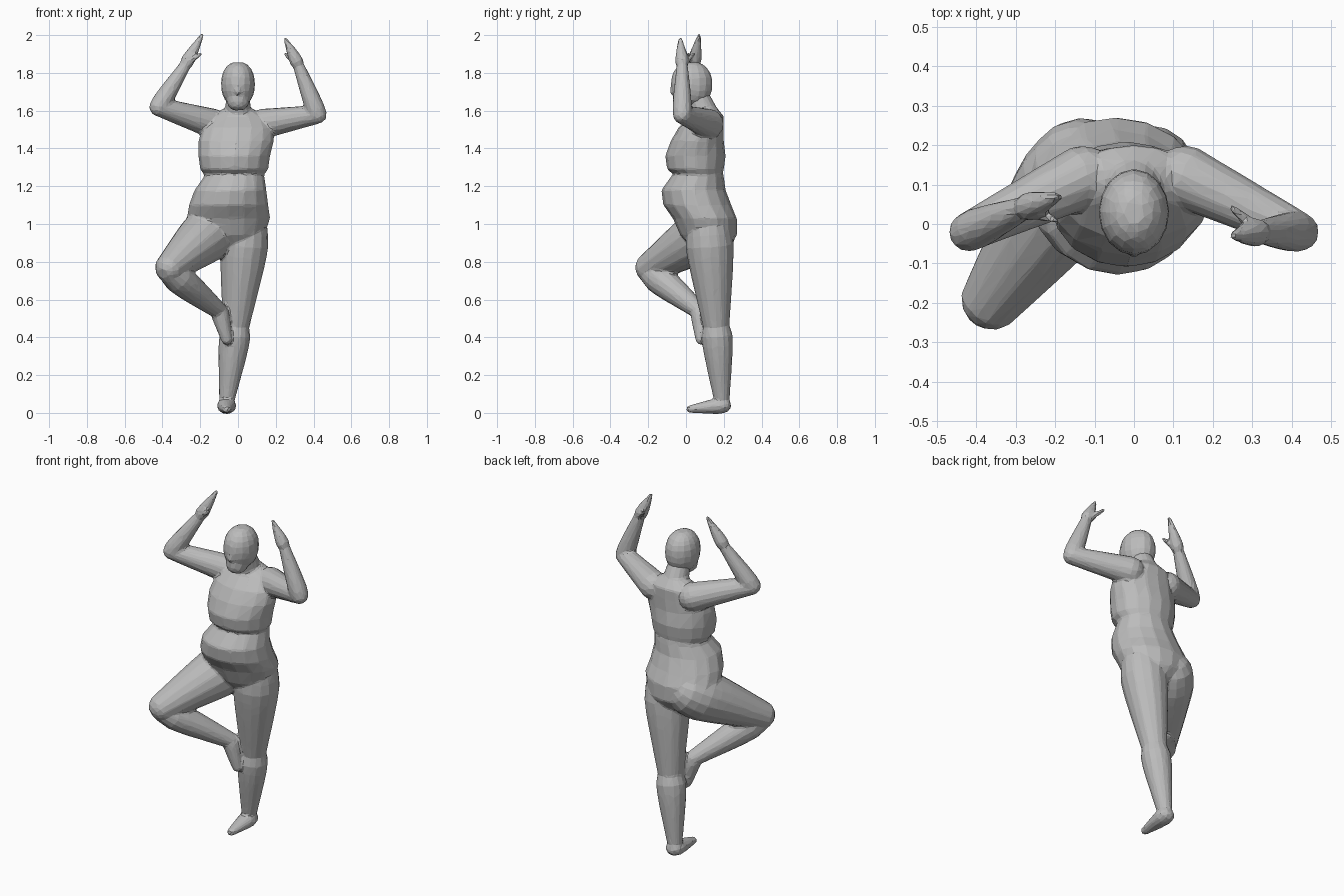
import bpy, bmesh
from math import sin, cos, pi, sqrt, copysign
from mathutils import Vector

cube = bpy.data.objects.get("Cube")
if cube:
    bpy.data.objects.remove(cube, do_unlink=True)

stone = bpy.data.materials.new("plain grey")
stone.use_nodes = True
grey = (0.5, 0.5, 0.5, 1)
stone.diffuse_color = grey
stone.node_tree.nodes["Principled BSDF"].inputs["Base Color"].default_value = grey

SIDES = 16
UP = Vector((0, 0, 1))
ACROSS = Vector((1, 0, 0))


def loft(bm, axis, side, stations):
    """Closed tube; each station is a centre, a half width and a half depth."""
    u = (side - axis * side.dot(axis)).normalized()
    v = axis.cross(u)
    loops = []
    for centre, width, depth in stations:
        angles = [2 * pi * i / SIDES for i in range(SIDES)]
        loops.append([bm.verts.new(centre + u * width * cos(a) + v * depth * sin(a)) for a in angles])
    for low, high in zip(loops, loops[1:]):
        for i in range(SIDES):
            j = (i + 1) % SIDES
            bm.faces.new((low[i], low[j], high[j], high[i]))
    bm.faces.new(reversed(loops[0]))
    bm.faces.new(loops[-1])


def trunk(bm, *rings):
    """Upright volume through level rings: centre, half width, half depth."""
    loft(bm, UP, ACROSS, [(Vector(centre), width, depth) for centre, width, depth in rings])


def mass(bm, centre, radii, power=0.8):
    """Upright rounded volume; a lower power makes it boxier."""
    steps = 12
    stations = []
    for i in range(1, steps):
        angle = pi * (i / steps - 0.5)
        height = copysign(abs(sin(angle)) ** power, angle)
        spread = cos(angle) ** power
        stations.append((Vector(centre) + UP * radii[2] * height, radii[0] * spread, radii[1] * spread))
    loft(bm, UP, ACROSS, stations)


def limb(bm, start, end, r_start, r_end, muscle=0, wide=1, side=ACROSS):
    """Tapered tube with round ends and a muscle swelling nearer its start."""
    start, end = Vector(start), Vector(end)
    length = (end - start).length
    axis = (end - start).normalized()
    cap = [pi * i / 8 for i in range(1, 4)]
    profile = [(-r_start * cos(a), r_start * sin(a)) for a in cap]
    steps = 8
    for i in range(steps + 1):
        t = i / steps
        radius = r_start + (r_end - r_start) * t + muscle * sin(pi * sqrt(t))
        profile.append((length * t, radius))
    profile += [(length + r_end * cos(a), r_end * sin(a)) for a in reversed(cap)]
    loft(bm, axis, side, [(start + axis * offset, r * wide, r) for offset, r in profile])


def fuse(name, bm, ratio):
    """Merge the overlapping volumes into one skin of flat, irregular facets."""
    bmesh.ops.recalc_face_normals(bm, faces=bm.faces)
    mesh = bpy.data.meshes.new(name)
    bm.to_mesh(mesh)
    bm.free()
    mesh.materials.append(stone)
    obj = bpy.data.objects.new(name, mesh)
    bpy.context.collection.objects.link(obj)
    remesh = obj.modifiers.new("fuse", 'REMESH')
    remesh.mode = 'VOXEL'
    remesh.voxel_size = 0.008
    soften = obj.modifiers.new("soften", 'SMOOTH')
    soften.iterations = 5
    facets = obj.modifiers.new("facets", 'DECIMATE')
    facets.ratio = ratio


body = bmesh.new()

# hips and belly
trunk(body, ((0, .13, .86), .1, .09), ((-.04, .12, .94), .18, .15),
      ((-.05, .1, 1.03), .22, .17), ((-.05, .06, 1.1), .21, .18),
      ((-.04, .04, 1.18), .19, .17), ((-.02, .06, 1.25), .16, .14),
      ((-.02, .08, 1.3), .15, .11))
# chest, overhanging the belly and sloping in to the shoulders
trunk(body, ((-.02, .07, 1.25), .15, .12), ((-.02, .05, 1.29), .18, .15),
      ((-.02, .05, 1.36), .19, .16), ((-.01, .06, 1.44), .2, .14),
      ((0, .08, 1.51), .19, .12), ((0, .11, 1.57), .15, .09),
      ((0, .11, 1.62), .06, .05))
# neck
limb(body, (0, .12, 1.53), (0, .06, 1.68), .08, .06)

# standing leg
knee, ankle = (-.01, .16, .46), (-.06, .19, .06)
limb(body, (.04, .12, .95), knee, .12, .07, muscle=.015)
limb(body, knee, ankle, .07, .04, muscle=.018)
limb(body, (-.06, .2, .04), (-.06, .02, .02), .04, .02, muscle=.006, wide=1.2)

# raised leg: thigh opens outward, shin folds back, foot points down
ankle = (-.1, .07, .54)
limb(body, (-.13, .13, .97), (-.36, -.19, .77), .14, .08, muscle=.014)
limb(body, (-.35, -.18, .74), ankle, .07, .045, muscle=.015)
limb(body, ankle, (-.06, .08, .39), .045, .03, muscle=.004)

# arms raised overhead, each given as shoulder, elbow, wrist, fingertips, thumb tip
right_arm = (-.13, .12, 1.53), (-.42, -.02, 1.62), (-.28, .04, 1.84), (-.19, .07, 2), (-.2, .01, 1.9)
left_arm = (.13, .12, 1.53), (.42, -.02, 1.58), (.32, -.02, 1.84), (.25, -.03, 1.98), (.25, .04, 1.9)
for shoulder, elbow, wrist, fingers, thumb in (right_arm, left_arm):
    limb(body, shoulder, elbow, .08, .05, side=UP)
    limb(body, elbow, wrist, .05, .03, muscle=.005)
    limb(body, wrist, fingers, .03, .01, muscle=.01)
    limb(body, wrist, thumb, .02, .01)

fuse("body", body, 0.04)

# head: skull, jaw and blunt nose
head = bmesh.new()
mass(head, (0, .03, 1.74), (.09, .11, .12), power=0.9)
mass(head, (0, -.01, 1.66), (.06, .06, .06))
limb(head, (0, -.07, 1.74), (0, -.07, 1.7), .01, .016)
fuse("head", head, 0.06)
